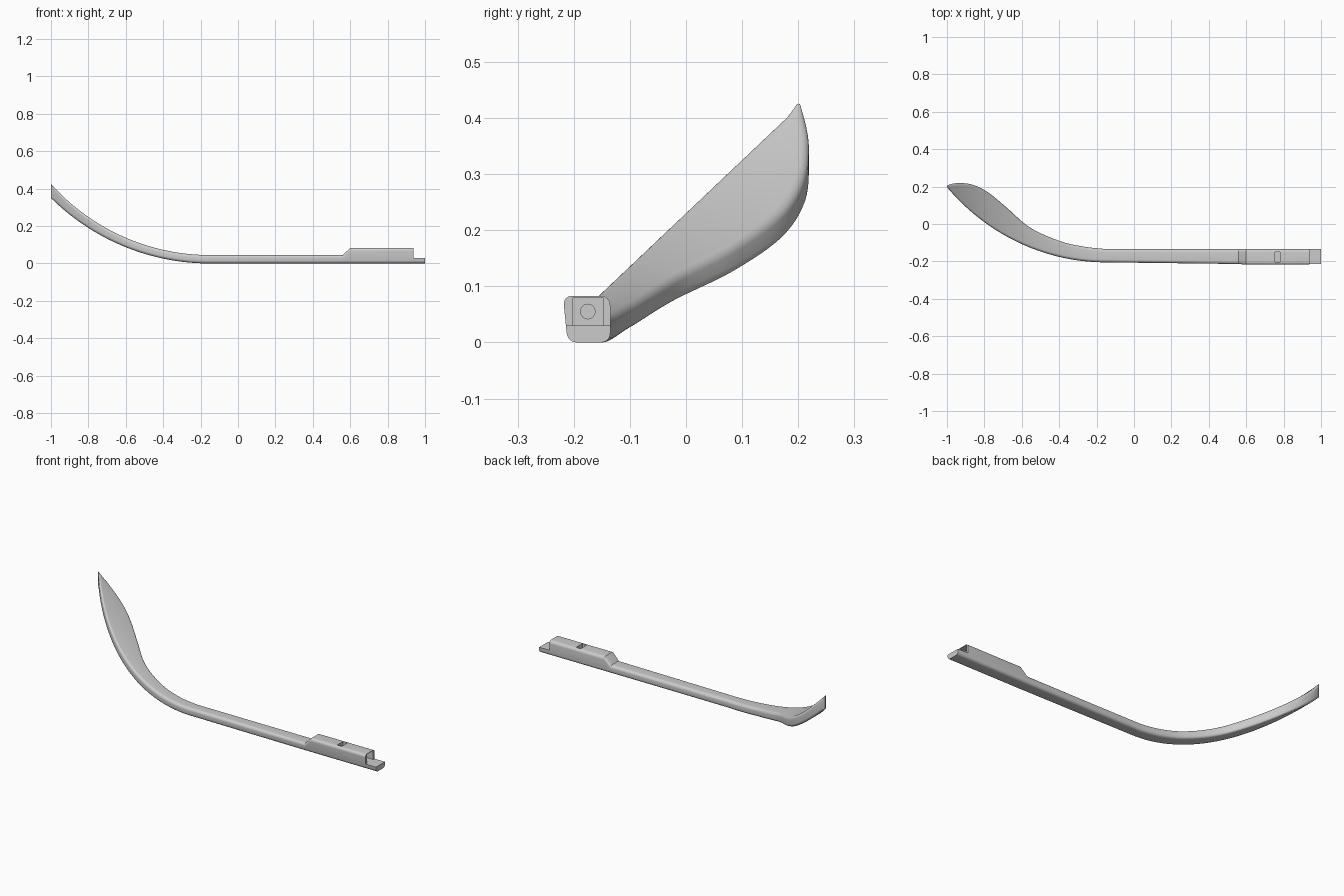
import bpy, bmesh
from math import sin, cos, pi, sqrt

if "Cube" in bpy.data.objects:
    bpy.data.objects.remove(bpy.data.objects["Cube"])


def interp(pts, x):
    """Smooth Hermite interpolation through points with descending x."""
    def slope(i):
        a, b = pts[max(i - 1, 0)], pts[min(i + 1, len(pts) - 1)]
        return (b[1] - a[1]) / (b[0] - a[0])
    for i in range(len(pts) - 1):
        (x0, y0), (x1, y1) = pts[i], pts[i + 1]
        if x >= x1 - 1e-9:
            h, t = x1 - x0, (x - x0) / (x1 - x0)
            return ((2*t**3 - 3*t*t + 1) * y0 + (t**3 - 2*t*t + t) * h * slope(i)
                    + (3*t*t - 2*t**3) * y1 + (t**3 - t*t) * h * slope(i + 1))
    return pts[-1][1]


# Inner edge of the curved ear piece, seen from the top
INNER = [(-0.10, -0.135), (-0.15, -0.134), (-0.28, -0.119), (-0.40, -0.09),
         (-0.56, -0.016), (-0.69, 0.096), (-0.79, 0.176), (-0.87, 0.212),
         (-0.94, 0.219), (-0.98, 0.213), (-1.0, 0.204)]
BEND = -0.15


def arc(x, r):
    d = max(0.0, BEND - x)
    return r - sqrt(r * r - d * d)


def section(x):
    """Rounded, slightly slanted cross-section at x."""
    rise = arc(x, 1.14)
    z0, z1 = arc(x, 1.207), 0.045 + rise
    if x > 0.56:
        z1 = 0.045 + 0.038 * min(1, (x - 0.56) / 0.04)
    k = max(0.0, min(1.0, (x + 0.15) / 0.7))
    y0 = -0.205 - 0.006 * k + 1.056 * rise
    y1 = interp(INNER, x) if x < -0.1 else -0.135
    r = min(0.016, (y1 - y0) * 0.48)
    out = []
    for cy, cz, a0 in ((y1 - r, z1 - r, 0), (y0 + r, z1 - r, pi / 2),
                       (y0 + r, z0 + r, pi), (y1 - r, z0 + r, 1.5 * pi)):
        for j in range(7):
            a = a0 + j * pi / 12
            y, z = cy + r * cos(a), cz + r * sin(a)
            if y < (y0 + y1) / 2:
                y -= 0.1 * k * (z - z0)
            out.append((x, y, z))
    return out


def make_object(name, bm):
    bmesh.ops.recalc_face_normals(bm, faces=bm.faces)
    me = bpy.data.meshes.new(name)
    bm.to_mesh(me)
    bm.free()
    ob = bpy.data.objects.new(name, me)
    bpy.context.collection.objects.link(ob)
    return ob


# Temple arm lofted from the hinge end to the ear tip
stations = [1.0, 0.6, 0.56, 0.2, BEND]
stations += [BEND - 0.85 * i / 60 for i in range(1, 59)] + [-0.982, -0.991, -0.996, -1.0]
bm = bmesh.new()
rings = [[bm.verts.new(p) for p in section(x)] for x in stations]
for a, b in zip(rings, rings[1:]):
    for i in range(len(a)):
        j = (i + 1) % len(a)
        bm.faces.new((a[i], a[j], b[j], b[i]))
bm.faces.new(rings[0])
bm.faces.new(rings[-1])
arm = make_object("temple_arm", bm)


def box_cutter(name, lo, hi):
    bm = bmesh.new()
    bmesh.ops.create_cube(bm, size=1)
    for v in bm.verts:
        v.co = [(l + h) / 2 + c * (h - l) for l, h, c in zip(lo, hi, v.co)]
    return make_object(name, bm)


# Cutters: step above the tongue, hinge pocket, nut slot, screw hole
cutters = [
    box_cutter("tongue_step", (0.937, -0.3, 0.03), (1.1, 0, 0.2)),
    box_cutter("hinge_pocket", (0.90, -0.201, 0.0301), (1.0, -0.148, 0.080)),
    box_cutter("nut_slot", (0.753, -0.202, 0.031), (0.781, -0.149, 0.12)),
]
bpy.ops.mesh.primitive_cylinder_add(vertices=32, radius=0.013, depth=0.26,
                                    location=(0.80, -0.175, 0.055),
                                    rotation=(0, pi / 2, 0))
bpy.context.object.name = "screw_hole"
cutters.append(bpy.context.object)

bpy.ops.object.select_all(action='DESELECT')
bpy.context.view_layer.objects.active = arm
arm.select_set(True)
for c in cutters:
    c.hide_render = True
    m = arm.modifiers.new(c.name, 'BOOLEAN')
    m.operation, m.solver, m.object = 'DIFFERENCE', 'EXACT', c
    bpy.ops.object.modifier_apply(modifier=m.name)
    bpy.data.objects.remove(c)

bpy.ops.object.shade_smooth_by_angle(angle=0.52)
